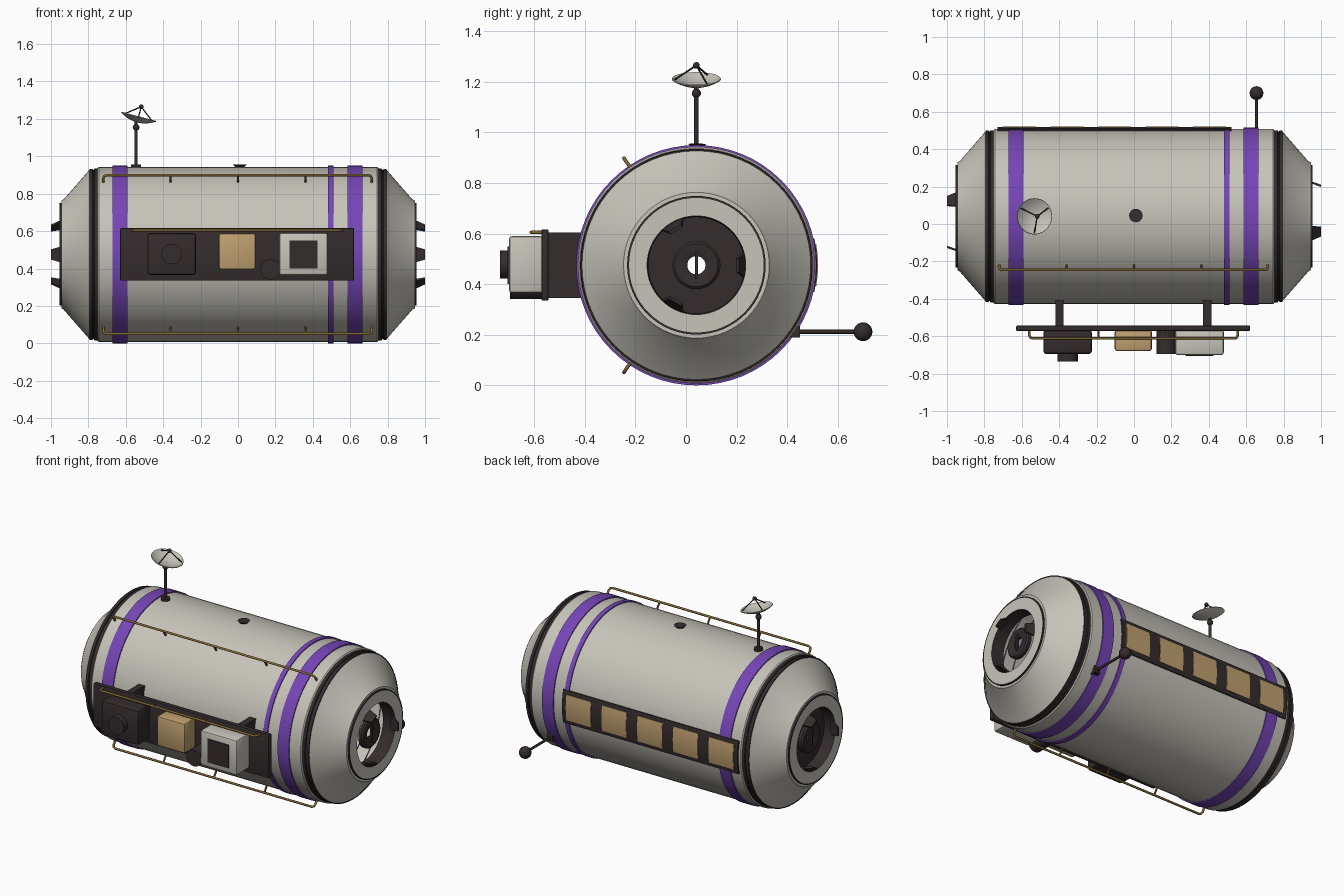
import bpy, bmesh
from math import pi, sin, cos, radians, asin
from mathutils import Matrix, Vector

old = bpy.data.objects.get("Cube")
if old:
    bpy.data.objects.remove(old, do_unlink=True)


def material(name, rgb):
    m = bpy.data.materials.new(name)
    m.use_nodes = True
    m.diffuse_color = (*rgb, 1)
    m.node_tree.nodes["Principled BSDF"].inputs["Base Color"].default_value = (*rgb, 1)
    return m


GREY = material("hull grey", (0.57, 0.55, 0.49))
DARK = material("dark brown", (0.035, 0.025, 0.026))
PURPLE = material("purple", (0.18, 0.06, 0.47))
TAN = material("tan", (0.52, 0.35, 0.16))
GOLD = material("brass", (0.22, 0.14, 0.035))

AXIS_Y, AXIS_Z = 0.041, 0.475
AXIS = Matrix.Translation((0, AXIS_Y, AXIS_Z))
ENDS = {"right": AXIS @ Matrix.Rotation(pi, 4, 'Z'), "left": AXIS}


def finish(name, bm, mats, matrix=None):
    """Turn a bmesh into an object, smooth with sharp edges kept."""
    bmesh.ops.remove_doubles(bm, verts=bm.verts, dist=1e-5)
    for f in bm.faces:
        f.smooth = True
    for e in bm.edges:
        if len(e.link_faces) == 2 and e.calc_face_angle(0) > radians(30):
            e.smooth = False
    if matrix:
        bm.transform(matrix)
    me = bpy.data.meshes.new(name)
    bm.to_mesh(me)
    bm.free()
    for m in mats:
        me.materials.append(m)
    ob = bpy.data.objects.new(name, me)
    bpy.context.collection.objects.link(ob)
    return ob


def lathe(name, profile, mats, matrix=AXIS, n=64, rule=None):
    """Spin (x, radius) points about the x axis."""
    bm = bmesh.new()
    rings = [[bm.verts.new((x, r * cos(2 * pi * j / n), r * sin(2 * pi * j / n)))
              for j in range(n)] for x, r in profile]
    for i in range(len(rings) - 1):
        a, b = rings[i], rings[i + 1]
        for j in range(n):
            k = (j + 1) % n
            f = bm.faces.new((a[j], a[k], b[k], b[j]))
            f.material_index = rule(i) if rule else 0
    return finish(name, bm, mats, matrix)


def box(name, lo, hi, mat, bevel=0.0, matrix=None):
    lo, hi = Vector(lo), Vector(hi)
    bm = bmesh.new()
    bmesh.ops.create_cube(bm, size=1)
    for v in bm.verts:
        v.co = Vector([(lo[i] + hi[i]) / 2 + v.co[i] * (hi[i] - lo[i]) for i in range(3)])
    if bevel:
        bmesh.ops.bevel(bm, geom=bm.edges[:], offset=bevel, segments=2,
                        profile=0.5, affect='EDGES')
    return finish(name, bm, [mat], matrix)


def rod(name, p, q, r, mat, r2=None, n=16):
    p, q = Vector(p), Vector(q)
    bm = bmesh.new()
    bmesh.ops.create_cone(bm, cap_ends=True, segments=n, radius1=r,
                          radius2=r if r2 is None else r2, depth=(q - p).length)
    rot = (q - p).to_track_quat('Z', 'Y').to_matrix().to_4x4()
    return finish(name, bm, [mat], Matrix.Translation((p + q) / 2) @ rot)


def ball(name, c, r, mat):
    bm = bmesh.new()
    bmesh.ops.create_uvsphere(bm, u_segments=20, v_segments=12, radius=r)
    return finish(name, bm, [mat], Matrix.Translation(c))


def handrail(name, x0, x1, foot, top, posts):
    """Bent tube from foot to top and along x, with posts between."""
    foot, top = Vector(foot), Vector(top)
    near = top.lerp(foot, 0.35)
    X = Vector((1, 0, 0))
    c = 0.018
    path = [foot + X * x0, near + X * x0, top.lerp(near, 0.3) + X * (x0 + c * 0.3),
            top + X * (x0 + c), top + X * (x1 - c),
            top.lerp(near, 0.3) + X * (x1 - c * 0.3), near + X * x1, foot + X * x1]
    cu = bpy.data.curves.new(name, 'CURVE')
    cu.dimensions = '3D'
    cu.bevel_depth = 0.007
    cu.bevel_resolution = 2
    sp = cu.splines.new('POLY')
    sp.points.add(len(path) - 1)
    for pt, co in zip(sp.points, path):
        pt.co = (*co, 1)
    cu.materials.append(GOLD)
    bpy.context.collection.objects.link(bpy.data.objects.new(name, cu))
    for i, x in enumerate(posts):
        rod(f"{name}_post_{i}", foot + X * x, top + X * x, 0.006, GOLD, n=10)


# Pressure hull and its bands
lathe("hull", [(-0.75, 0.44), (-0.75, 0.462), (-0.744, 0.468),
               (0.744, 0.468), (0.75, 0.462), (0.75, 0.44)], [GREY])
for name, x0, x1 in (("wide_band_right", -0.67, -0.59), ("thin_band", 0.48, 0.51),
                     ("wide_band_left", 0.585, 0.665)):
    lathe(name, [(x0, 0.46), (x0, 0.475), (x1, 0.475), (x1, 0.46)], [PURPLE])

for side, M in ENDS.items():
    # Joint ring, end cone and docking face
    lathe(f"joint_ring_{side}", [(0.735, 0.44), (0.745, 0.46), (0.768, 0.46), (0.77, 0.453),
                                 (0.775, 0.453), (0.778, 0.458), (0.795, 0.458),
                                 (0.795, 0.44)], [DARK], M)
    lathe(f"end_cone_{side}", [(0.785, 0.455), (0.795, 0.452), (0.932, 0.295),
                               (0.945, 0.288), (0.945, 0.265)], [GREY], M)
    lathe(f"docking_face_{side}", [(0.94, 0.274), (0.955, 0.274), (0.955, 0.266),
                                   (0.955, 0.195), (0.87, 0.19)],
          [GREY, DARK], M, rule=lambda i: 0 if i == 2 else 1)
    # Hatch hub with a grab bar
    lathe(f"hatch_hub_{side}", [(0.895, 0.036), (0.895, 0.095), (0.915, 0.095), (0.925, 0.085),
                                (0.925, 0.06), (0.915, 0.036), (0.895, 0.036)], [DARK], M)
    box(f"hatch_bar_{side}", (0.915, -0.006, -0.055), (0.93, 0.006, 0.055), DARK, matrix=M)
    # Three tapered guide petals
    for k in range(3):
        bm = bmesh.new()
        bmesh.ops.create_cube(bm, size=1)
        for v in bm.verts:
            tip = v.co.x > 0
            v.co = Vector((1.0 if tip else 0.93, (0.163 if tip else 0.188) + v.co.y * 0.012,
                           v.co.z * (0.055 if tip else 0.095)))
        finish(f"guide_petal_{side}_{k}", bm, [DARK],
               M @ Matrix.Rotation(k * 2 * pi / 3, 4, 'X'))
# Closed hatch plate at the right end
lathe("hatch_plate", [(0.88, 0.192), (0.88, 0.036), (0.87, 0.036), (0.87, 0.192)],
      [DARK], ENDS["right"])


# Window strip wrapped round the back
def arc_plate(name, x0, x1, half, r0, r1, mat, n=8):
    bm = bmesh.new()
    rows = []
    for i in range(n + 1):
        a = half * (2 * i / n - 1)
        rows.append([bm.verts.new((x, r * cos(a), r * sin(a)))
                     for x, r in ((x0, r0), (x1, r0), (x1, r1), (x0, r1))])
    for a, b in zip(rows, rows[1:]):
        for j in range(4):
            k = (j + 1) % 4
            bm.faces.new((a[j], a[k], b[k], b[j]))
    bm.faces.new(rows[0][::-1])
    bm.faces.new(rows[-1])
    bmesh.ops.recalc_face_normals(bm, faces=bm.faces)
    return finish(name, bm, [mat], AXIS)


arc_plate("window_frame", -0.73, 0.52, asin(0.105 / 0.47), 0.462, 0.478, DARK)
for k in range(5):
    x = -0.105 + 0.254 * (k - 2)
    arc_plate(f"window_{k}", x - 0.088, x + 0.088, asin(0.08 / 0.47), 0.475, 0.481, TAN)

# Equipment shelf on the front
box("equipment_plate", (-0.63, -0.572, 0.335), (0.62, -0.543, 0.617), DARK, 0.006)
for side, x in (("right", -0.398), ("left", 0.392)):
    box(f"plate_strut_{side}", (x - 0.022, -0.55, 0.345), (x + 0.022, -0.39, 0.605), DARK)
box("dark_unit", (-0.485, -0.695, 0.365), (-0.225, -0.565, 0.59), DARK, 0.016)
rod("dark_unit_knob", (-0.355, -0.69, 0.478), (-0.355, -0.735, 0.478), 0.055, DARK, n=32)
box("tan_unit", (-0.103, -0.68, 0.395), (0.095, -0.565, 0.587), TAN, 0.012)
box("grey_unit", (0.22, -0.7, 0.365), (0.48, -0.565, 0.59), GREY, 0.012)
box("grey_unit_screen", (0.275, -0.705, 0.4), (0.425, -0.697, 0.55), DARK)
rod("drum", (0.172, -0.565, 0.395), (0.172, -0.695, 0.395), 0.053, DARK, n=32)
handrail("plate_rail", -0.56, 0.555, (0, -0.56, 0.605), (0, -0.612, 0.605), (-0.19, 0.18))

# Long handrails on the hull
for name, s in (("upper_rail", 1), ("lower_rail", -1)):
    at = lambda r: (0, AXIS_Y - 0.56 * r, AXIS_Z + s * 0.828 * r)
    handrail(name, -0.72, 0.715, at(0.46), at(0.512), (-0.36, 0, 0.36))

# Top vent
rod("top_vent", (0.01, 0.045, 0.938), (0.01, 0.045, 0.955), 0.02, DARK, r2=0.036, n=24)

# Dish antenna
MX = -0.545
rod("mast_base", (MX, AXIS_Y, 0.935), (MX, AXIS_Y, 0.957), 0.027, DARK, n=24)
rod("mast", (MX, AXIS_Y, 0.94), (MX, AXIS_Y, 1.185), 0.009, DARK)
ball("mast_joint", (MX, AXIS_Y, 1.155), 0.018, DARK)
DISH = Matrix.Translation((-0.532, AXIS_Y, 1.21)) @ Matrix.Rotation(radians(-75), 4, 'Y')
R, STEPS = 0.097, 6
bowl = [(0.03 * ((i / STEPS) ** 2 - 1), R * i / STEPS) for i in range(STEPS + 1)]
inner = [(x + 0.004, r * 0.98) for x, r in reversed(bowl)]
lathe("dish", bowl + inner, [GREY], DISH, n=40)
feed = DISH @ Vector((0.057, 0, 0))
ball("dish_feed", feed, 0.013, DARK)
for k, deg in enumerate((30, 150, 270)):
    a = radians(deg)
    rim = DISH @ Vector((-0.004, 0.09 * sin(a), -0.09 * cos(a)))
    rod(f"feed_strut_{k}", rim, feed, 0.0035, DARK, n=8)

# Ball antenna at the back
box("ball_antenna_base", (0.635, 0.4, 0.19), (0.675, 0.45, 0.235), DARK)
rod("ball_antenna_rod", (0.655, 0.42, 0.212), (0.655, 0.69, 0.212), 0.008, DARK)
ball("ball_antenna_tip", (0.655, 0.7, 0.212), 0.037, DARK)
